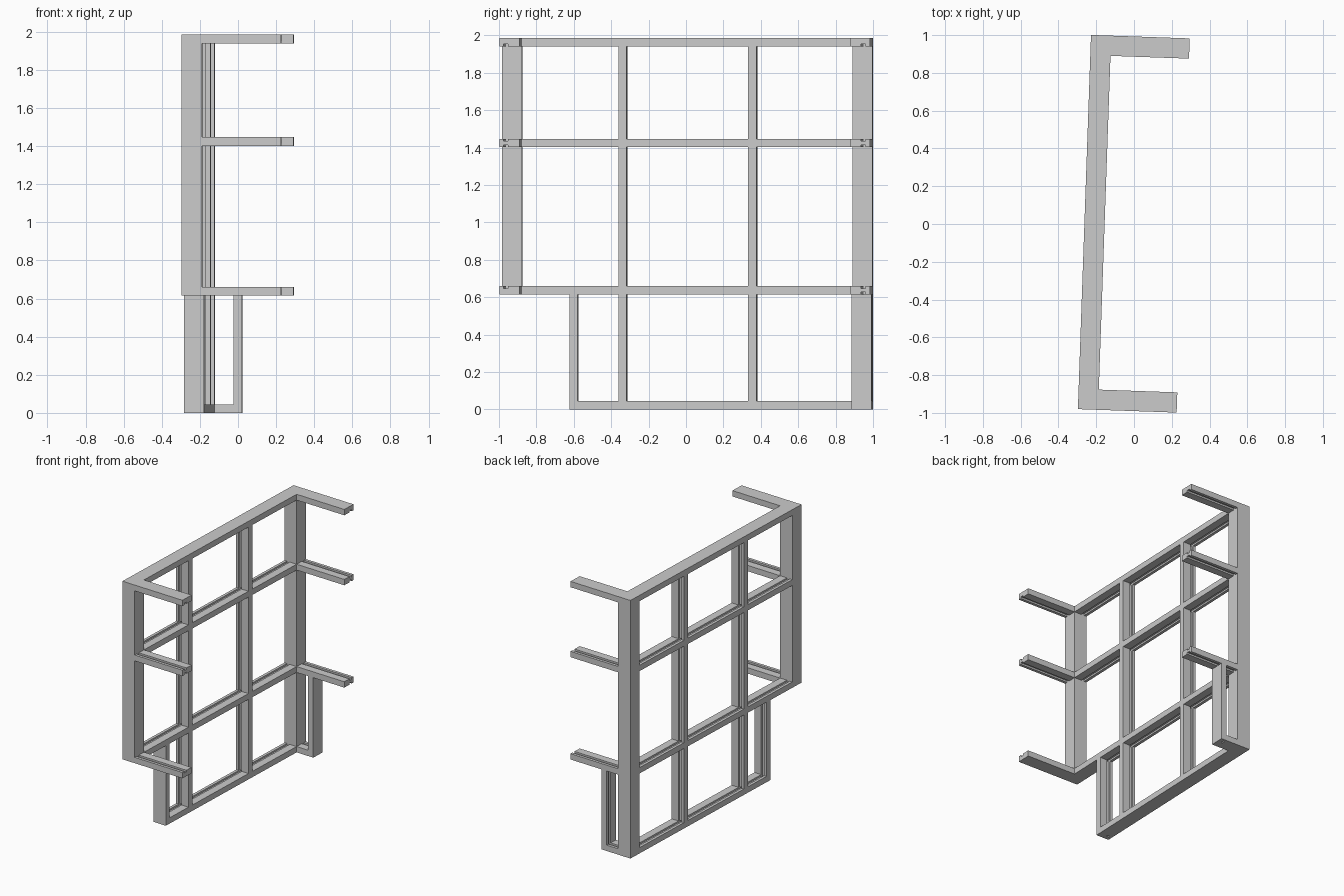
import bpy, bmesh, math
from mathutils import Matrix

if "Cube" in bpy.data.objects:
    bpy.data.objects.remove(bpy.data.objects["Cube"])

L, ARM = 1.982, 0.523      # wall length, arm length
T, W = 0.107, 0.045        # bar depth, bar width
H = 1.985
G0, G1, GD = 0.022, 0.047, 0.013   # glazing groove: start, end, depth
FRAME = Matrix.Translation((-0.297, -0.98, 0)) @ Matrix.Rotation(-math.asin(0.035), 4, 'Z')


def prism(name, section, t0, t1, place):
    """Sweep a (depth, width) section from t0 to t1, placed by a mapping function."""
    bm = bmesh.new()
    rings = [[bm.verts.new(place(d, w, t)) for d, w in section] for t in (t0, t1)]
    n = len(section)
    bm.faces.new(rings[0])
    bm.faces.new(rings[1])
    for i in range(n):
        j = (i + 1) % n
        bm.faces.new((rings[0][i], rings[0][j], rings[1][j], rings[1][i]))
    bmesh.ops.recalc_face_normals(bm, faces=bm.faces)
    me = bpy.data.meshes.new(name)
    bm.to_mesh(me)
    bm.free()
    ob = bpy.data.objects.new(name, me)
    ob.matrix_world = FRAME
    bpy.context.collection.objects.link(ob)


def section(low, high):
    """Bar section with an optional glazing groove on its low and high side."""
    p = [(0, 0)]
    if low:
        p += [(G0, 0), (G0, GD), (G1, GD), (G1, 0)]
    p += [(T, 0), (T, W)]
    if high:
        p += [(G1, W), (G1, W - GD), (G0, W - GD), (G0, W)]
    return p + [(0, W)]


def wall_rail(name, z, a, b, low, high):
    prism(name, section(low, high), a, b, lambda d, w, t: (d, t, z + w))


def near_arm(name, z, low, high):
    prism(name, section(low, high), T, ARM, lambda d, w, t: (t, d, z + w))


def far_arm(name, z, end, low, high):
    prism(name, section(low, high), T, end, lambda d, w, t: (t, L - d, z + w))


def wall_mullion(name, v, a, b, low=True, high=True):
    prism(name, section(low, high), a, b, lambda d, w, t: (d, v + w, t))


Z_LOW, Z_MID, Z_TOP = 0.615, 1.402, H - W
V_END, U_END = 0.36, 0.207

# Square corner posts
square = [(0, 0), (T, 0), (T, T), (0, T)]
prism("near_corner_post", square, Z_LOW, H, lambda d, w, t: (d, w, t))
prism("far_corner_post", square, 0, H, lambda d, w, t: (d, L - w, t))

# Wall rails between the corner posts
wall_rail("bottom_rail", 0, V_END + W, L - T, False, True)
wall_rail("lower_rail_overhang", Z_LOW, T, V_END, False, True)
wall_rail("lower_rail", Z_LOW, V_END, L - T, True, True)
wall_rail("middle_rail", Z_MID, T, L - T, True, True)
wall_rail("top_rail", Z_TOP, T, L - T, True, False)

# Side arms
for label, z, low, high in (("lower", Z_LOW, True, True),
                            ("middle", Z_MID, True, True),
                            ("top", Z_TOP, True, False)):
    near_arm(f"near_{label}_arm", z, low and label != "lower", high)
    far_arm(f"far_{label}_arm", z, ARM, low, high)

# Wall mullions, one piece per bay
for i, v in enumerate((0.622, 1.317)):
    for label, a, b in (("lower", W, Z_LOW), ("middle", Z_LOW + W, Z_MID),
                        ("upper", Z_MID + W, Z_TOP)):
        wall_mullion(f"{label}_mullion_{i + 1}", v, a, b)

# Lower end posts and the short far bottom rail
wall_mullion("wall_end_post", V_END, 0, Z_LOW, low=False)
far_arm("far_bottom_rail", 0, U_END, False, True)
prism("far_end_post", section(True, False), 0, Z_LOW,
      lambda d, w, t: (U_END + w, L - d, t))
